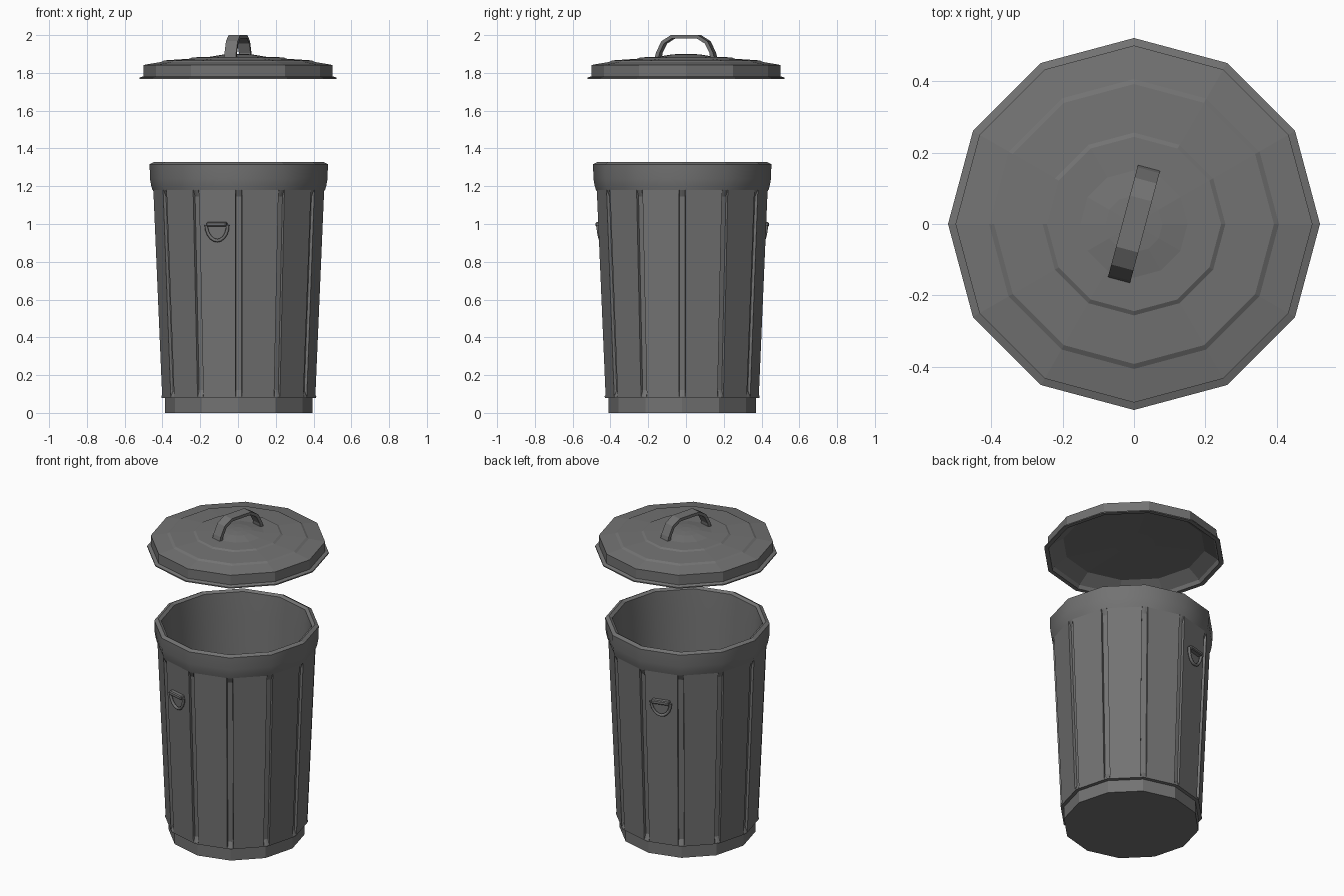
import bpy, bmesh, math
from mathutils import Vector, Matrix

if "Cube" in bpy.data.objects:
    bpy.data.objects.remove(bpy.data.objects["Cube"])

SIDES = 12
STEP = math.tau / SIDES
TAN = math.tan(STEP / 2)
HANDLE_ANGLE = math.radians(75)
CAN = Vector((0.004, -0.02, 0))

metal = bpy.data.materials.new("dark_grey_metal")
metal.diffuse_color = (0.17, 0.17, 0.17, 1)
metal.use_nodes = True
metal.node_tree.nodes["Principled BSDF"].inputs["Base Color"].default_value = metal.diffuse_color


def finish(bm, name, location=(0, 0, 0), recalc=True):
    if recalc:
        bmesh.ops.recalc_face_normals(bm, faces=bm.faces)
    me = bpy.data.meshes.new(name)
    bm.to_mesh(me)
    bm.free()
    me.materials.append(metal)
    ob = bpy.data.objects.new(name, me)
    bpy.context.collection.objects.link(ob)
    ob.location = location
    return ob


def loft(rings, smooth=(), start=True, end=True):
    """Bridge rings of points; smooth lists the spans to shade smooth."""
    bm = bmesh.new()
    rows = [[bm.verts.new(p) for p in r] for r in rings]
    n = len(rows[0])
    for i, (a, b) in enumerate(zip(rows, rows[1:])):
        for j in range(n):
            k = (j + 1) % n
            bm.faces.new((a[j], a[k], b[k], b[j])).smooth = i in smooth
    if start:
        bm.faces.new(rows[0][::-1])
    if end:
        bm.faces.new(rows[-1])
    return bm


def ring12(r, z):
    return [(r * math.cos(i * STEP), r * math.sin(i * STEP), z) for i in range(SIDES)]


def grooved_ring(r, z, depth=0.0):
    """Twelve-sided ring whose corners can be pressed in as grooves."""
    pts = []
    w = 0.018
    for i in range(SIDES):
        rot = Matrix.Rotation(i * STEP, 3, 'Z')
        for t in (-w, -0.85 * w, 0, 0.85 * w, w):
            x = r - abs(t) * TAN
            if depth and abs(t) < w:
                x = r - w * TAN - depth
            pts.append(rot @ Vector((x, t, z)))
    return pts


def wall(z):
    return 0.410 + (z - 0.08) / 1.1 * 0.047


# can wall: plain base, then tapered wall with grooves at the corners
profile = [(0.39, 0, 0), (0.39, 0.078, 0), (wall(0.08), 0.08, 0),
           (wall(0.088), 0.088, 0), (wall(0.12), 0.12, 0.015),
           (wall(1.145), 1.145, 0.015), (wall(1.182), 1.182, 0)]
finish(loft([grooved_ring(*p) for p in profile], end=False), "can_wall", CAN, False)

# can rim: smooth flared band, rolled lip and hollow interior with floor
rim = [(wall(1.18), 1.18), (0.464, 1.205), (0.470, 1.24), (0.472, 1.316),
       (0.45, 1.327), (0.432, 1.316), (0.422, 1.18), (0.368, 0.08), (0.36, 0.04)]
finish(loft([ring12(*p) for p in rim], smooth=(0, 1, 2, 5, 6), start=False),
       "can_rim_and_interior", CAN, False)

# lid: hollow underside, flange, side wall, stepped top
lid = [(0.12, 1.848), (0.41, 1.84), (0.485, 1.79), (0.495, 1.768), (0.521, 1.768),
       (0.521, 1.775), (0.5, 1.782), (0.5, 1.842), (0.406, 1.858),
       (0.392, 1.866), (0.256, 1.875), (0.244, 1.882), (0.15, 1.885),
       (0.08, 1.897), (0.03, 1.901)]
finish(loft([ring12(*p) for p in lid]), "lid")

# lid handle: flat strap bent into an arch (outer and inner outlines)
half = [((0.163, 1.882), (0.140, 1.882)), ((0.156, 1.908), (0.137, 1.905)),
        ((0.126, 1.968), (0.112, 1.955)), ((0.074, 2.000), (0.068, 1.982))]
outline = half + [((-o[0], o[1]), (-i[0], i[1])) for o, i in reversed(half)]
W = 0.032
strap = loft([[(o[0], -W, o[1]), (o[0], W, o[1]), (i[0], W, i[1]), (i[0], -W, i[1])]
              for o, i in outline])
finish(strap, "lid_handle").rotation_euler.z = HANDLE_ANGLE


# side handles: bracket with a hanging D-shaped ring, front and back
def side_handle(name, angle):
    face = wall(1.0) * math.cos(STEP / 2)
    bm = bmesh.new()
    bmesh.ops.create_cube(bm, size=1, matrix=Matrix.Translation((face + 0.010, 0, 0.998))
                          @ Matrix.Diagonal((0.036, 0.108, 0.024, 1)))
    bmesh.ops.bevel(bm, geom=bm.edges[:], offset=0.005, segments=1, affect='EDGES')
    bracket = finish(bm, name + "_bracket", CAN)

    rings = []
    for i in range(11):
        a = math.pi * i / 10
        c, s = math.cos(a), math.sin(a)
        p = Vector((face + 0.012 - 0.005 * s, 0.059 * c, 0.995 - 0.083 * s))
        out = Vector((0, c, -s))
        rings.append([p + 0.009 * (math.cos(b) * out + math.sin(b) * Vector((1, 0, 0)))
                      for b in (k * math.tau / 6 for k in range(6))])
    ring = finish(loft(rings, smooth=range(10)), name + "_ring", CAN)
    bracket.rotation_euler.z = ring.rotation_euler.z = angle


side_handle("front_handle", HANDLE_ANGLE + math.pi)
side_handle("back_handle", math.pi - HANDLE_ANGLE)
